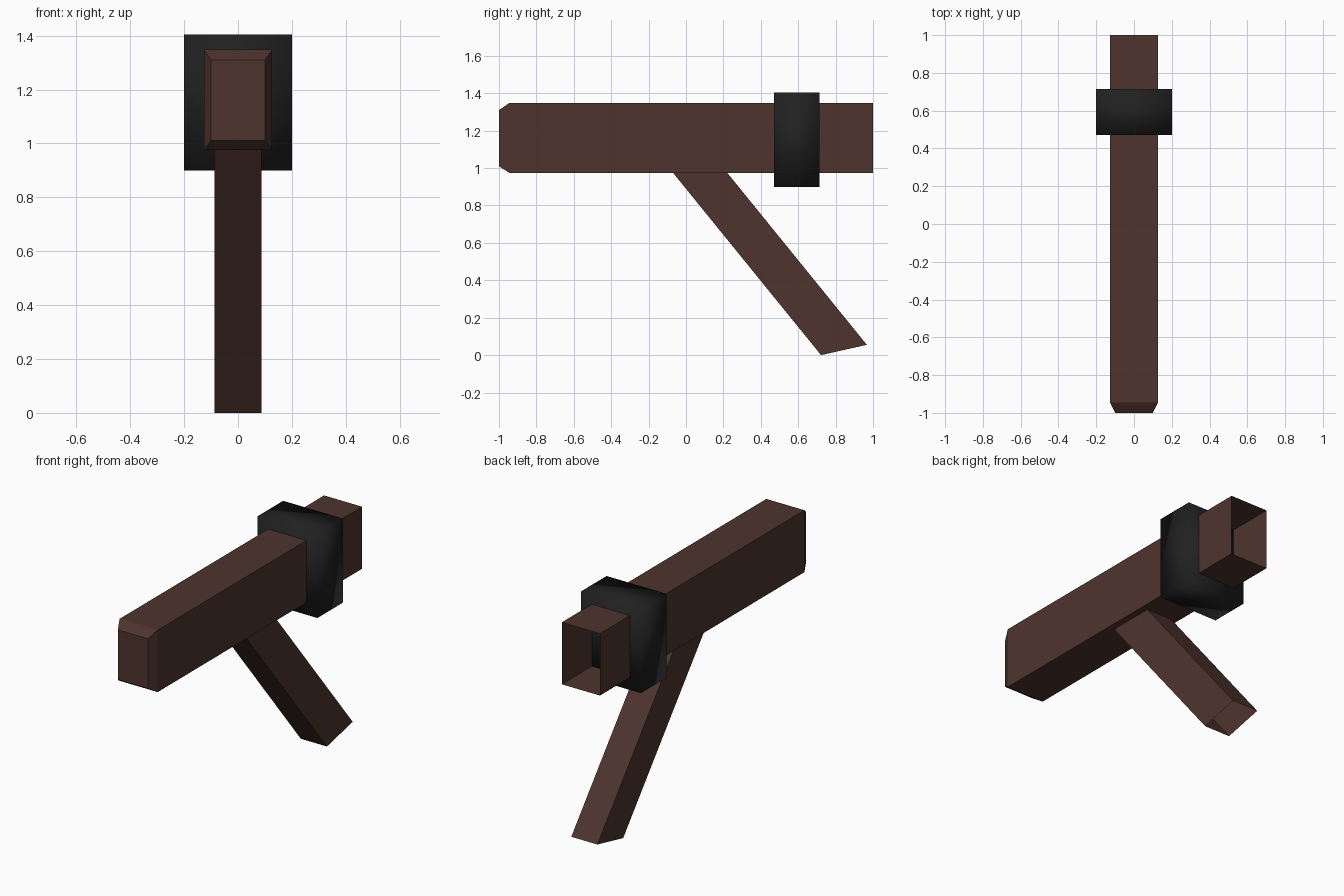
import bpy

default = bpy.data.objects.get("Cube")
if default:
    bpy.data.objects.remove(default, do_unlink=True)


def make_material(name, rgb):
    mat = bpy.data.materials.new(name)
    mat.use_nodes = True
    color = (*rgb, 1.0)
    mat.diffuse_color = color
    bsdf = mat.node_tree.nodes["Principled BSDF"]
    bsdf.inputs["Base Color"].default_value = color
    bsdf.inputs["Roughness"].default_value = 0.8
    return mat


brown = make_material("dark brown", (0.076, 0.034, 0.027))
black = make_material("soft black", (0.015, 0.015, 0.015))


def loft(name, rings, mat, cap_start=False, cap_end=False):
    """Join four-cornered rings into a tube, with optional end caps."""
    verts = [p for ring in rings for p in ring]
    faces = []
    for r in range(len(rings) - 1):
        a, b = r * 4, r * 4 + 4
        for i in range(4):
            j = (i + 1) % 4
            faces.append((a + i, a + j, b + j, b + i))
    if cap_start:
        faces.append((3, 2, 1, 0))
    if cap_end:
        n = len(verts)
        faces.append((n - 4, n - 3, n - 2, n - 1))
    mesh = bpy.data.meshes.new(name)
    mesh.from_pydata(verts, [], faces)
    mesh.materials.append(mat)
    obj = bpy.data.objects.new(name, mesh)
    bpy.context.collection.objects.link(obj)
    return obj


def upright_ring(y, half_x, z0, z1):
    # Counter-clockwise seen from the back, so loft faces point outward
    return [(half_x, y, z0), (-half_x, y, z0), (-half_x, y, z1), (half_x, y, z1)]


# Hollow main beam: chamfered closed front, open back
loft("main_beam", [
    upright_ring(-1.0, 0.10, 1.01, 1.31),
    upright_ring(-0.945, 0.127, 0.975, 1.348),
    upright_ring(1.0, 0.127, 0.975, 1.348),
], brown, cap_start=True)

# Solid smooth-shaded band around the beam
band = loft("band", [
    upright_ring(0.47, 0.2, 0.9, 1.405),
    upright_ring(0.715, 0.2, 0.9, 1.405),
], black, cap_start=True, cap_end=True)
band.data.polygons.foreach_set("use_smooth", [True] * len(band.data.polygons))


# Slanted hollow leg, open at the foot
def leg_ring(front, back, half_x=0.087):
    return [(half_x, *front), (-half_x, *front), (-half_x, *back), (half_x, *back)]


loft("leg", [
    leg_ring((-0.09, 1.0), (0.20, 1.0)),
    leg_ring((0.722, 0.0), (0.967, 0.055)),
], brown)
